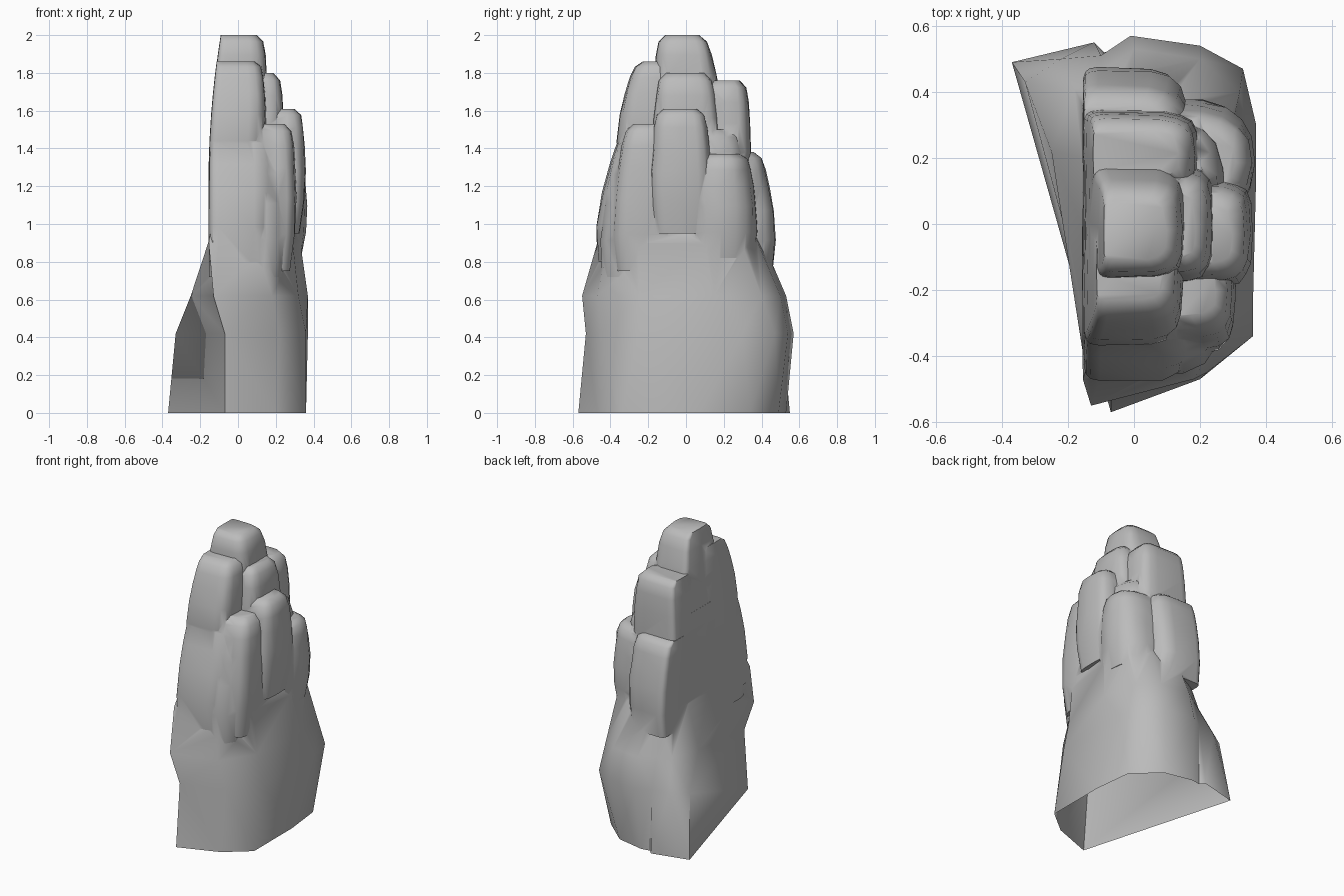
import bpy, bmesh, random
from math import cos, sin, tau, copysign

random.seed(4)
cube = bpy.data.objects.get("Cube")
if cube:
    bpy.data.objects.remove(cube)

stone = bpy.data.materials.new("grey stone")
stone.use_nodes = True
grey = (0.5, 0.5, 0.5, 1)
stone.diffuse_color = grey
stone.node_tree.nodes["Principled BSDF"].inputs["Base Color"].default_value = grey


def loft(name, rings):
    """Skin a stack of equal-length point rings and cap both ends."""
    bm = bmesh.new()
    rows = [[bm.verts.new(point) for point in ring] for ring in rings]
    count = len(rows[0])
    for low, high in zip(rows, rows[1:]):
        for i in range(count):
            j = (i + 1) % count
            bm.faces.new((low[i], low[j], high[j], high[i]))
    bmesh.ops.triangulate(bm, faces=bm.faces[:])
    bm.faces.new(rows[0])
    bm.faces.new(rows[-1])
    bmesh.ops.recalc_face_normals(bm, faces=bm.faces[:])
    mesh = bpy.data.meshes.new(name)
    bm.to_mesh(mesh)
    bm.free()
    mesh.materials.append(stone)
    rock_part = bpy.data.objects.new(name, mesh)
    bpy.context.collection.objects.link(rock_part)
    return rock_part


def back_plane(z):
    """The flat -x side is upright low down, then leans inwards."""
    return -0.157 + 0.045 * max(0, (z - 1.2) / 0.67) ** 2


def blend(start, end, amount):
    return start + (end - start) * amount


# Height fraction and inset of each ring: tucked foot, full waist, worn crown
WEAR = ((0, .03), (.25, .005), (.5, 0), (.7, .005), (.85, .012), (.95, .025), (1, .06))


def boulder(name, bottom, top, x, y, y_top, roundness=0.55, sides=18):
    """Rounded column, trimmed to the back plane, whose y extent shifts with height."""
    rings = []
    offset = random.uniform(0, .003)
    for t, inset in WEAR:
        z = blend(bottom, top, t)
        left = max(x[0], back_plane(z) + offset)
        right = x[1] - inset
        front = blend(y[0], y_top[0], t ** 1.5) + inset
        rear = blend(y[1], y_top[1], t ** 1.5) - inset
        ring = []
        for i in range(sides):
            c, s = cos(tau * i / sides), sin(tau * i / sides)
            power = roundness if c > 0 else 0.2
            chip = random.uniform(0.96, 1) if c > 0 else 1
            u = copysign(abs(c) ** power, c) * chip
            v = copysign(abs(s) ** power, s) * chip
            ring.append((blend(left, right, (u + 1) / 2), blend(front, rear, (v + 1) / 2), z))
        rings.append(ring)
    return loft(name, rings)


# Flared foot: slanted flat back up to a crease, and a groove behind it
outlines = {
    0: [(-.37, .49), (-.12, .55), (-.09, .52), (-.03, .53), (.16, .49),
        (.33, .34), (.36, .07), (.36, -.34), (.2, -.47), (-.07, -.57)],
    .42: [(-.33, .43), (-.22, .5), (-.1, .51), (-.01, .57), (.2, .54),
          (.33, .47), (.37, .3), (.36, -.25), (.22, -.45), (-.07, -.53)],
    .62: [(-.25, .22), (-.18, .41), (-.1, .46), (0, .53), (.2, .5),
          (.32, .4), (.37, .15), (.32, -.25), (.18, -.47), (-.13, -.55)],
    .9: [(-.158, 0), (-.156, .2), (-.12, .35), (0, .41), (.18, .38),
         (.3, .31), (.33, .1), (.29, -.25), (.15, -.41), (-.155, -.47)],
}
foot_rings = [[(x, y, z) for x, y in ring] for z, ring in outlines.items()]
foot_rings.append([(x * .85, y * .85, 1.06) for x, y, z in foot_rings[-1]])
rock = loft("rock", foot_rings)

# Main body, front lumps and highest block
middle_mass = boulder("middle_mass", bottom=.72, top=1.5,
                      x=(-1, .29), y=(-.48, .4), y_top=(-.34, .31))
lower_front = boulder("lower_front", bottom=.8, top=1.54,
                      x=(-1, .2), y=(-.5, 0), y_top=(-.345, 0))
upper_front = boulder("upper_front", bottom=1.3, top=1.86,
                      x=(-1, .15), y=(-.385, 0), y_top=(-.29, 0))
summit = boulder("summit", bottom=1.3, top=2,
                 x=(-1, .16), y=(-.18, .22), y_top=(-.17, .13))

# Stepped columns on the +x side
upper_side_column = boulder("upper_side_column", bottom=1, top=1.8,
                            x=(0, .25), y=(-.19, .2), y_top=(-.17, .16))
lower_side_column = boulder("lower_side_column", bottom=.95, top=1.61,
                            x=(.1, .36), y=(-.2, .15), y_top=(-.18, .12))
front_side_column = boulder("front_side_column", bottom=.75, top=1.53,
                            x=(0, .31), y=(-.41, 0), y_top=(-.34, -.06))

# Lumps at the rear
back_column = boulder("back_column", bottom=1, top=1.76,
                      x=(-1, .2), y=(.05, .345), y_top=(.08, .345))
back_lump = boulder("back_lump", bottom=.76, top=1.38,
                    x=(-1, .17), y=(.1, .49), y_top=(.1, .42), roundness=.7)
back_side_lump = boulder("back_side_lump", bottom=.82, top=1.37,
                         x=(-.05, .37), y=(-.02, .39), y_top=(.02, .35), roundness=.8)

# Merge everything into one solid
bpy.ops.object.select_all(action='DESELECT')
bpy.context.view_layer.objects.active = rock
rock.select_set(True)
for part in (middle_mass, lower_front, upper_front, summit, upper_side_column,
             lower_side_column, front_side_column, back_column, back_lump, back_side_lump):
    union = rock.modifiers.new("union", 'BOOLEAN')
    union.operation = 'UNION'
    union.solver = 'EXACT'
    union.object = part
    bpy.ops.object.modifier_apply(modifier=union.name)
    bpy.data.objects.remove(part)

# Leave the shell open underneath
bm = bmesh.new()
bm.from_mesh(rock.data)
underside = [f for f in bm.faces if f.calc_center_median().z < .001]
bmesh.ops.delete(bm, geom=underside, context='FACES')
bm.to_mesh(rock.data)
bm.free()

bpy.ops.object.shade_smooth_by_angle(angle=0.9)
